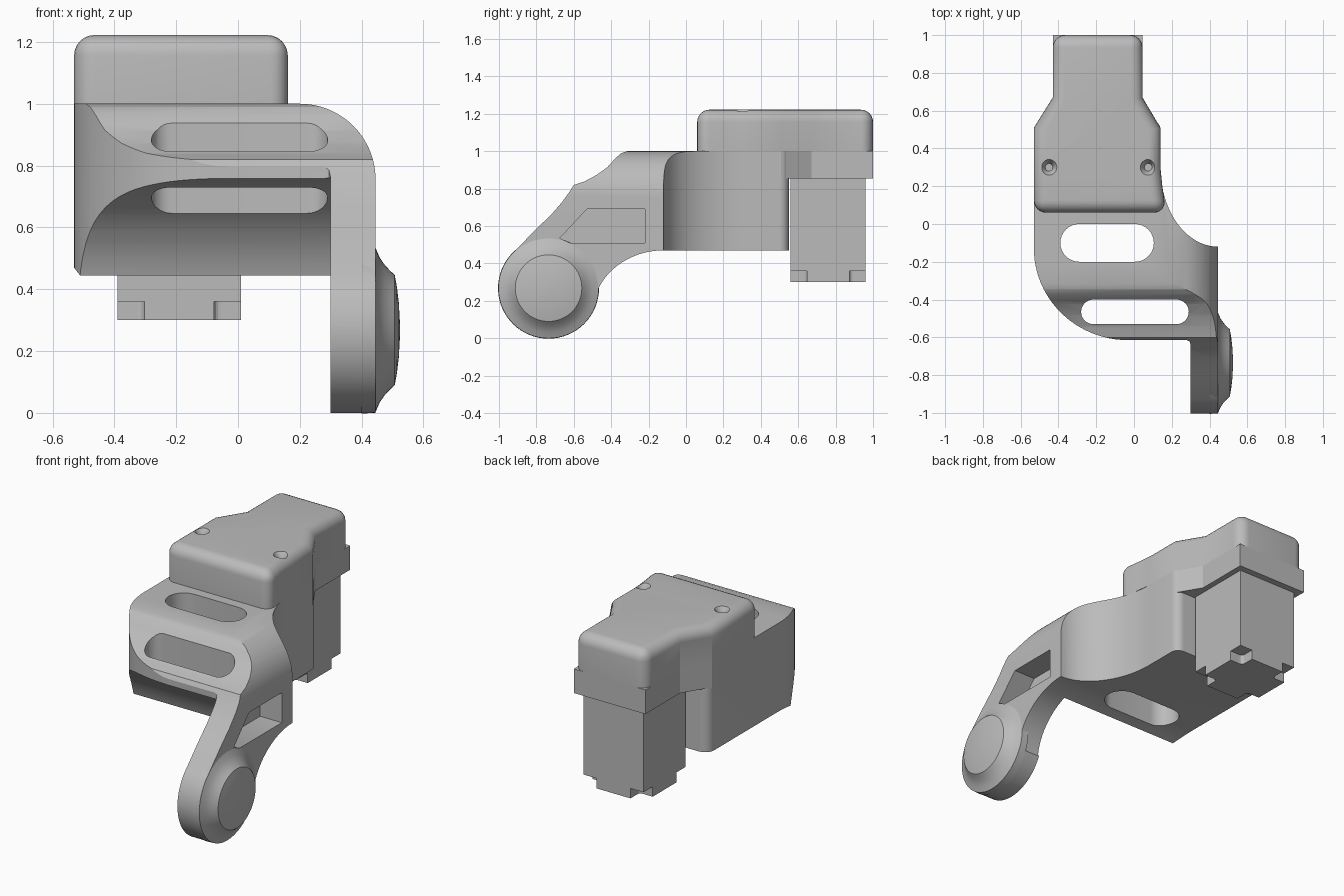
import bpy, bmesh
from math import cos, sin, radians, pi
from mathutils import Vector

cube = bpy.data.objects.get("Cube")
if cube:
    bpy.data.objects.remove(cube, do_unlink=True)

grey = bpy.data.materials.new("plain grey")
grey.use_nodes = True
grey.diffuse_color = (0.5, 0.5, 0.5, 1)
grey.node_tree.nodes["Principled BSDF"].inputs["Base Color"].default_value = (0.5, 0.5, 0.5, 1)


def arc(cx, cy, rx, ry, start, end, n=16):
    angles = [radians(start + (end - start) * i / n) for i in range(n + 1)]
    return [(cx + rx * cos(a), cy + ry * sin(a)) for a in angles]


def finish(name, bm):
    bmesh.ops.recalc_face_normals(bm, faces=bm.faces)
    mesh = bpy.data.meshes.new(name)
    bm.to_mesh(mesh)
    bm.free()
    mesh.materials.append(grey)
    obj = bpy.data.objects.new(name, mesh)
    bpy.context.collection.objects.link(obj)
    return obj


def prism_mesh(outline, axis, low, high):
    """Extrude a 2D outline along x, y or z."""
    place = {"x": lambda a, b: (low, a, b),
             "y": lambda a, b: (a, low, b),
             "z": lambda a, b: (a, b, low)}[axis]
    bm = bmesh.new()
    face = bm.faces.new([bm.verts.new(place(a, b)) for a, b in outline])
    out = bmesh.ops.extrude_face_region(bm, geom=[face])
    shift = Vector([(high - low) * (axis == k) for k in "xyz"])
    bmesh.ops.translate(bm, vec=shift, verts=[v for v in out["geom"] if isinstance(v, bmesh.types.BMVert)])
    return bm


def prism(name, outline, axis, low, high):
    return finish(name, prism_mesh(outline, axis, low, high))


def lathe(name, profile, centre, axis, steps=64):
    """Revolve (radius, position) points about an x or z axis."""
    bm = bmesh.new()
    rings = []
    for r, t in profile:
        ring = []
        for i in range(steps):
            a = 2 * pi * i / steps
            p = (t, r * cos(a), r * sin(a)) if axis == "x" else (r * cos(a), r * sin(a), t)
            ring.append(bm.verts.new(Vector(p) + Vector(centre)))
        rings.append(ring)
    for lower, upper in zip(rings, rings[1:]):
        for i in range(steps):
            j = (i + 1) % steps
            bm.faces.new((lower[i], lower[j], upper[j], upper[i]))
    bm.faces.new(rings[0])
    bm.faces.new(rings[-1])
    return finish(name, bm)


def select(obj):
    bpy.ops.object.select_all(action="DESELECT")
    obj.select_set(True)
    bpy.context.view_layer.objects.active = obj


def combine(obj, cutter, operation="DIFFERENCE"):
    cutter.hide_render = True
    mod = obj.modifiers.new(operation.title(), "BOOLEAN")
    mod.operation, mod.object, mod.solver = operation, cutter, "EXACT"
    select(obj)
    bpy.ops.object.modifier_apply(modifier=mod.name)
    bpy.data.objects.remove(cutter, do_unlink=True)


def smooth(obj, angle=32):
    select(obj)
    bpy.ops.object.shade_smooth_by_angle(angle=radians(angle))


def box(x0, x1, y0, y1):
    return [(x0, y0), (x1, y0), (x1, y1), (x0, y1)]


def slot(x0, x1, y, r):
    return arc(x1 - r, y, r, r, -90, 90) + arc(x0 + r, y, r, r, 90, 270)


PIVOT_Y, PIVOT_Z = -0.735, 0.268

# Bracket: side profile trimmed by the plan and front outlines
side = [(0.55, 0.47)] + arc(-0.12, 0.13, 0.38, 0.34, 90, 172)
side += arc(PIVOT_Y, PIVOT_Z, 0.268, 0.268, -24, -222, 40)
side += [(-0.8, 0.585), (-0.72, 0.662), (-0.665, 0.725), (-0.625, 0.78), (-0.6, 0.82)]
side += [(-0.54, 0.84), (-0.48, 0.872), (-0.42, 0.915), (-0.375, 0.965), (-0.345, 0.99), (-0.315, 1.0)]
side += [(0.55, 1.0)]
bracket = prism("bracket", side, "x", -0.6, 0.6)

plan = arc(-0.03, -0.13, 0.5, 0.485, 180, 270, 24)
plan += [(0.28, -0.615), (0.295, -0.622), (0.3, -0.64), (0.3, -1.1), (0.445, -1.1)]
plan += arc(0.445, 0.3, 0.305, 0.42, 270, 180, 20)
plan += arc(0.09, 0.5, 0.05, 0.05, 0, 90, 6) + arc(-0.47, 0.49, 0.06, 0.06, 90, 180, 6)
combine(bracket, prism("plan_cutter", plan, "z", -0.2, 1.3), "INTERSECT")

front = [(-0.7, -0.1), (0.43, -0.1), (0.445, 0.02)]
front += arc(0.2, 0.755, 0.245, 0.245, 0, 90, 20) + [(-0.7, 1.0)]
combine(bracket, prism("front_cutter", front, "y", -1.2, 0.8), "INTERSECT")

# Round clearance about the pivot, leaving the side arm whole
combine(bracket, lathe("clearance_cutter", [(0.505, -0.8), (0.505, 0.3)],
                       (0, PIVOT_Y, PIVOT_Z), "x", 128))

# Arm window and the two finger slots
window = [(-0.22, 0.51), (-0.22, 0.69), (-0.53, 0.69), (-0.675, 0.535), (-0.62, 0.51)]
combine(bracket, prism("window_cutter", window, "x", 0.301, 0.6))
combine(bracket, prism("top_slot_cutter", slot(-0.39, 0.105, -0.1, 0.1), "z", 0.2, 1.2))
combine(bracket, prism("front_slot_cutter", slot(-0.28, 0.29, -0.465, 0.065), "z", 0.2, 1.2))
smooth(bracket)

# Flared, slightly domed pivot boss
boss = lathe("pivot_boss", [(0.27, 0.40), (0.268, 0.444), (0.235, 0.458), (0.21, 0.475), (0.192, 0.492),
                            (0.178, 0.507), (0.14, 0.514), (0.09, 0.52), (0.04, 0.523), (0.01, 0.524)],
             (0, PIVOT_Y, PIVOT_Z), "x")
smooth(boss, 30)

# Cap with rounded upper edges and corners
outline = [(-0.53, 0.06), (0.17, 0.06), (0.15, 0.2), (0.14, 0.3), (0.14, 0.51),
           (0.045, 0.67), (0.045, 1.0), (-0.43, 1.0), (-0.43, 0.67), (-0.53, 0.51)]
bm = prism_mesh(outline, "z", 1.0, 1.222)
rounded = []
for e in bm.edges:
    a, b = (v.co for v in e.verts)
    upright = abs(a.z - b.z) > 0.1
    if min(a.z, b.z) > 1.1 or (upright and (a.y < 0.1 or a.y > 0.9)):
        rounded.append(e)
bmesh.ops.bevel(bm, geom=rounded, offset=0.065, segments=6, profile=0.5, affect="EDGES")
cap = finish("cap", bm)
for x in (-0.45, 0.075):
    combine(cap, lathe("screw_cutter", [(0.02, 1.18), (0.026, 1.2), (0.042, 1.2225), (0.042, 1.3)],
                       (x, 0.3, 0), "z", 24))
smooth(cap)

# Square shoulder under the rear of the cap
shoulder = [(0.14, 0.5)] + outline[4:] + [(-0.53, 0.5)]
prism("rear_shoulder", shoulder, "z", 0.855, 1.0)

# Connector with notched lower corners
prism("connector", box(-0.39, 0.01, 0.56, 0.96), "z", 0.36, 0.86)
n = 0.087
cross = []
for cx, cy, sx, sy, start in ((-0.39, 0.56, 1, 1, 0), (0.01, 0.56, -1, 1, 90),
                              (0.01, 0.96, -1, -1, 180), (-0.39, 0.96, 1, -1, 270)):
    inner = arc(cx + sx * (n - 0.02), cy + sy * (n - 0.02), 0.02, 0.02, start + 90, start, 4)
    ends = [(cx, cy + sy * n), (cx + sx * n, cy)]
    cross += [ends[0]] + inner + [ends[1]] if sx == sy else [ends[1]] + inner + [ends[0]]
prism("connector_foot", cross, "z", 0.3, 0.36)
